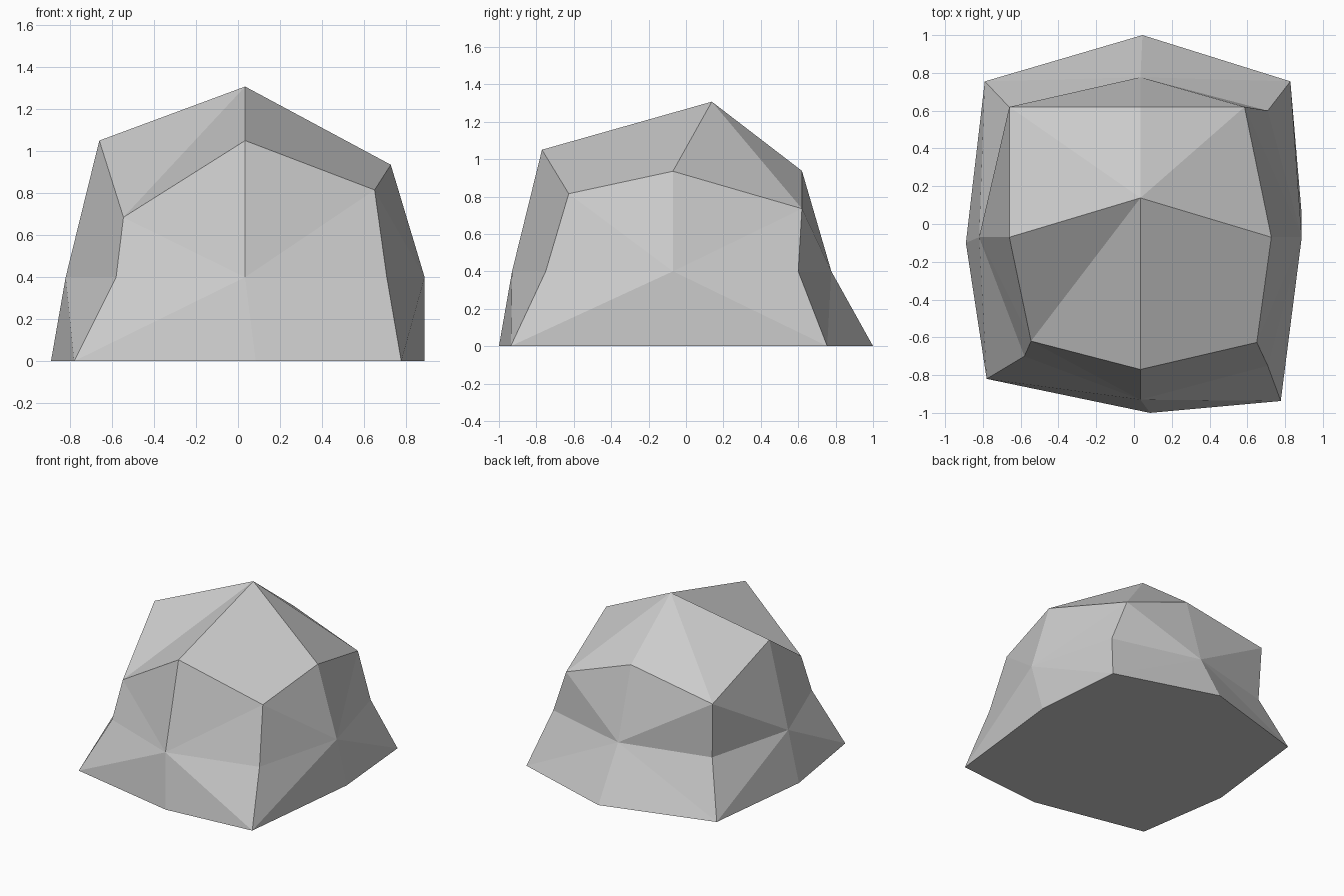
import bpy, bmesh

if "Cube" in bpy.data.objects:
    bpy.data.objects.remove(bpy.data.objects["Cube"])

# Stone colour
stone = bpy.data.materials.new("stone_grey")
stone.diffuse_color = (0.6, 0.6, 0.6, 1)
stone.use_nodes = True
stone.node_tree.nodes["Principled BSDF"].inputs["Base Color"].default_value = stone.diffuse_color

# Three stacked cross-sections, counter-clockwise from the front left corner
base = [(-0.78, -0.82, 0), (0.085, -1.0, 0), (0.777, -0.937, 0), (0.888, 0.05, 0),
        (0.828, 0.755, 0), (0.045, 1.0, 0), (-0.79, 0.755, 0), (-0.89, -0.10, 0)]
waist = [(-0.58, -0.70, 0.4), (0.034, -0.93, 0.4), (0.708, -0.75, 0.4), (0.888, -0.07, 0.4),
         (0.708, 0.60, 0.4), (0.034, 0.777, 0.4), (-0.645, 0.603, 0.4), (-0.82, -0.07, 0.4)]
shoulder = [(-0.545, -0.62, 0.685), (0.034, -0.77, 1.05), (0.65, -0.627, 0.815), (0.727, -0.07, 0.935),
            (0.585, 0.62, 0.735), (0.034, 0.62, 0.937), (-0.66, 0.62, 0.82), (-0.66, -0.07, 1.05)]

bm = bmesh.new()
rings = [[bm.verts.new(p) for p in ring] for ring in (base, waist, shoulder)]
peak = bm.verts.new((0.034, 0.138, 1.307))


def facet(middle, side_a, corner, side_b):
    """Two triangles folded along the line from a side's middle to its corner."""
    bm.faces.new((middle, side_a, corner))
    bm.faces.new((middle, corner, side_b))


# Sides: the middle of each side fans out to its corners, below and above
mid = rings[1]
for i in range(1, 8, 2):
    for ring in (rings[0], rings[2]):
        for c in (i - 1, (i + 1) % 8):
            facet(mid[i], ring[i], ring[c], mid[c])

# Four facets around the peak, one per corner
top = rings[2]
for i in range(0, 8, 2):
    facet(peak, top[i - 1], top[i], top[i + 1])

# Flat underside
bm.faces.new(rings[0][::-1])
bmesh.ops.recalc_face_normals(bm, faces=bm.faces)

mesh = bpy.data.meshes.new("rock")
bm.to_mesh(mesh)
bm.free()
mesh.materials.append(stone)
rock = bpy.data.objects.new("rock", mesh)
bpy.context.collection.objects.link(rock)
